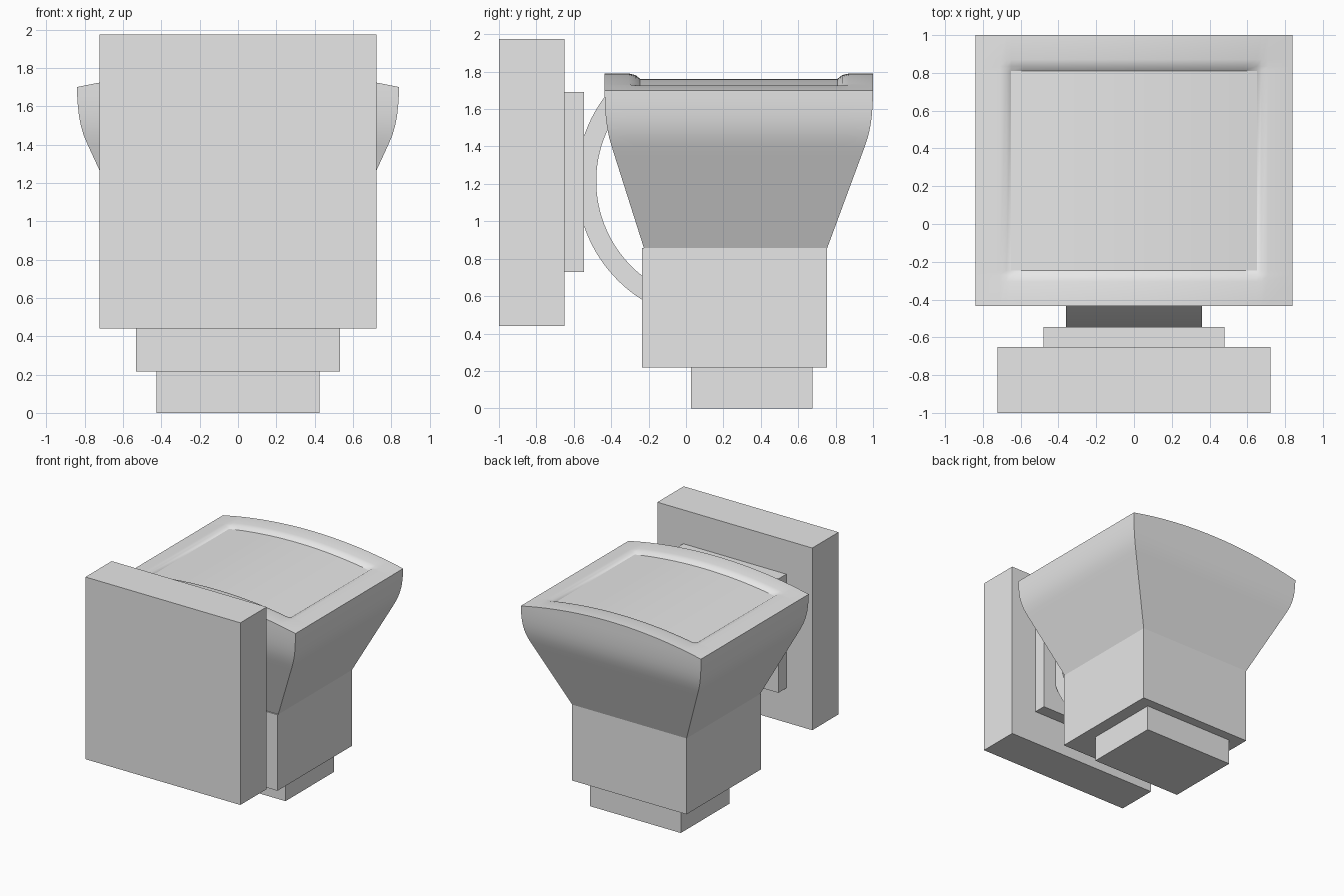
import bpy, bmesh, math

if "Cube" in bpy.data.objects:
    bpy.data.objects.remove(bpy.data.objects["Cube"])

grey = bpy.data.materials.new("plain grey")
grey.diffuse_color = (0.8, 0.8, 0.8, 1)
grey.use_nodes = True
grey.node_tree.nodes["Principled BSDF"].inputs["Base Color"].default_value = grey.diffuse_color


def finish(name, bm, smooth=None):
    bmesh.ops.remove_doubles(bm, verts=bm.verts, dist=0.0005)
    bmesh.ops.recalc_face_normals(bm, faces=bm.faces)
    mesh = bpy.data.meshes.new(name)
    bm.to_mesh(mesh)
    bm.free()
    obj = bpy.data.objects.new(name, mesh)
    bpy.context.collection.objects.link(obj)
    mesh.materials.append(grey)
    if smooth:
        bpy.ops.object.select_all(action='DESELECT')
        obj.select_set(True)
        bpy.context.view_layer.objects.active = obj
        bpy.ops.object.shade_smooth_by_angle(angle=math.radians(smooth))
    return obj


def box(name, half_x, y0, y1, z0, z1):
    bm = bmesh.new()
    bmesh.ops.create_cube(bm, size=1)
    for v in bm.verts:
        v.co = (v.co.x * 2 * half_x,
                (y0 + y1) / 2 + v.co.y * (y1 - y0),
                (z0 + z1) / 2 + v.co.z * (z1 - z0))
    return finish(name, bm)


# Stacked blocks
box("front_plate", 0.722, -1.0, -0.65, 0.44, 1.975)
box("backing_plate", 0.48, -0.65, -0.545, 0.73, 1.69)
box("lower_body", 0.533, -0.235, 0.755, 0.217, 0.857)
box("foot", 0.424, 0.027, 0.675, 0.0, 0.217)

# Curved strap joining the backing plate to the body
bm = bmesh.new()
CY, CZ, R_IN, R_OUT, STEPS = 0.165, 1.215, 0.645, 0.75, 32
sections = []
for i in range(STEPS + 1):
    a = math.radians(-58 + 100 * i / STEPS)
    sections.append([bm.verts.new((x, CY - r * math.cos(a), CZ + r * math.sin(a)))
                     for x, r in ((-0.36, R_IN), (0.36, R_IN), (0.36, R_OUT), (-0.36, R_OUT))])
for a, b in zip(sections, sections[1:]):
    for k in range(4):
        bm.faces.new((a[k], a[(k + 1) % 4], b[(k + 1) % 4], b[k]))
bm.faces.new(sections[0])
bm.faces.new(sections[-1])
finish("curved_strap", bm, 30)

# Flared head: lofted walls under an arched, recessed top
TOP_X, Y_FRONT, Y_BACK = 0.84, -0.435, 1.0
RIM = ((0.0, 0.0), (0.13, 0.0), (0.165, 0.3), (0.19, 1.0))   # distance from edge, recess share
RECESS = 0.028


def recess(d):
    for (d0, h0), (d1, h1) in zip(RIM, RIM[1:]):
        if d <= d1:
            return h0 + (h1 - h0) * (d - d0) / (d1 - d0)
    return 1.0


def arch(x):
    return 1.79 - 0.09 * (x / TOP_X) ** 2


insets = [d for d, _ in RIM]
inner = TOP_X - insets[-1]
xs = [-TOP_X + d for d in insets]
xs += [-inner + 2 * inner * i / 20 for i in range(1, 20)]
xs += [TOP_X - d for d in reversed(insets)]
ys = [Y_FRONT + d for d in insets] + [Y_BACK - d for d in reversed(insets)]

bm = bmesh.new()
grid = []
for x in xs:
    col = []
    for y in ys:
        d = min(TOP_X - abs(x), y - Y_FRONT, Y_BACK - y)
        col.append(bm.verts.new((x, y, arch(x) - RECESS * recess(max(d, 0)))))
    grid.append(col)
for a, b in zip(grid, grid[1:]):
    for j in range(len(ys) - 1):
        bm.faces.new((a[j], b[j], b[j + 1], a[j + 1]))

# Perimeter of the top, carried down through the flare profile
border = ([c[0] for c in grid] + grid[-1][1:]
          + [c[-1] for c in reversed(grid[:-1])] + list(reversed(grid[0][1:-1])))
flare = ((1.7, 1.0), (1.65, 0.996), (1.6, 0.985), (1.55, 0.967), (1.5, 0.935),
         (1.45, 0.888), (1.4, 0.82), (1.35, 0.745), (0.857, 0.0))
upper = border
for z, f in flare:
    hx, yf, yb = 0.533 + 0.307 * f, -0.225 - 0.21 * f, 0.755 + 0.245 * f
    ring = []
    for v in border:
        t = (v.co.y - Y_FRONT) / (Y_BACK - Y_FRONT)
        ring.append(bm.verts.new((v.co.x / TOP_X * hx, yf + (yb - yf) * t, z)))
    n = len(ring)
    for k in range(n):
        bm.faces.new((upper[k], ring[k], ring[(k + 1) % n], upper[(k + 1) % n]))
    upper = ring
bm.faces.new(upper)
finish("flared_head", bm, 28)
